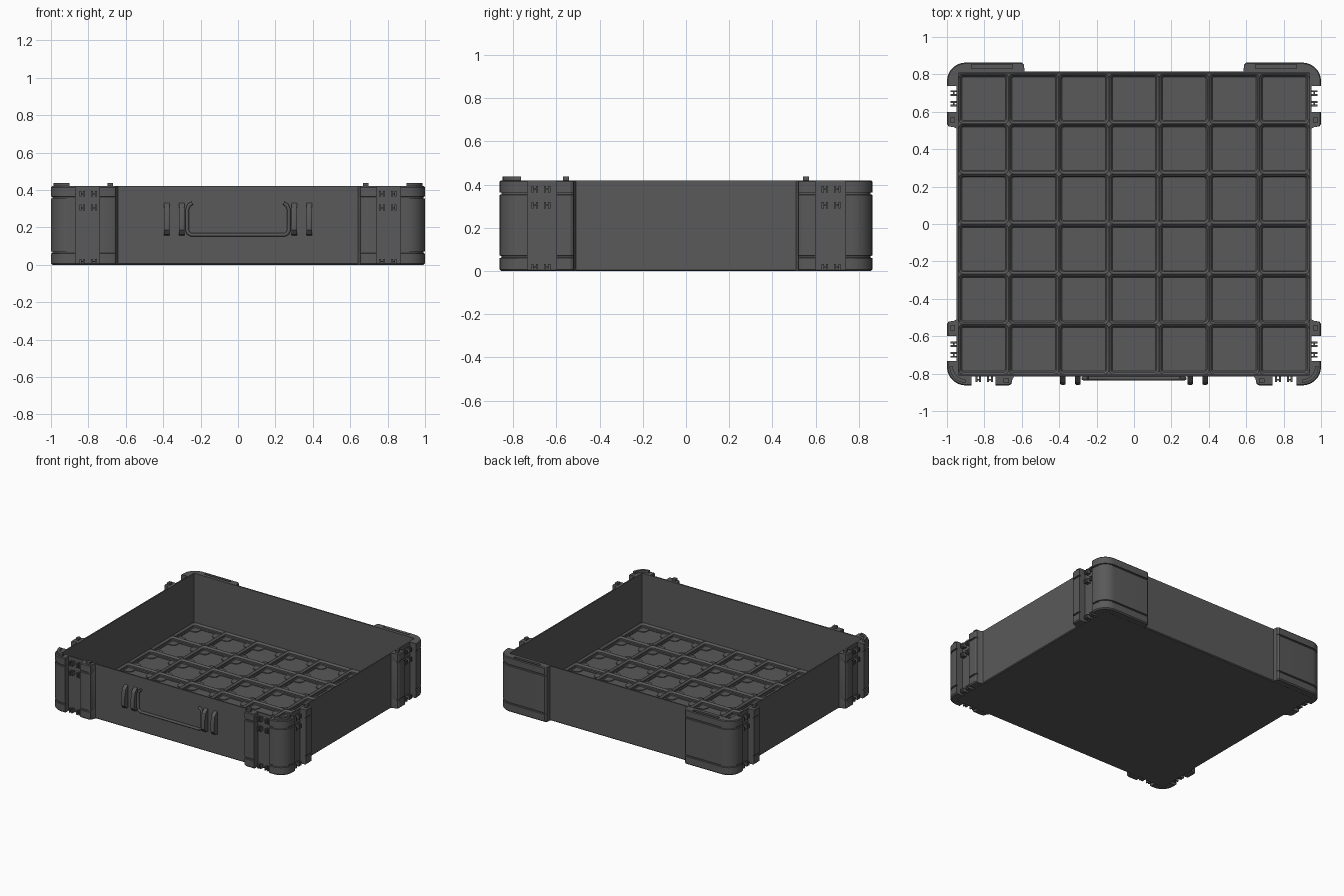
import bpy, bmesh, math
from mathutils import Vector

if "Cube" in bpy.data.objects:
    bpy.data.objects.remove(bpy.data.objects["Cube"])

grey = bpy.data.materials.new("dark_grey")
grey.diffuse_color = (0.1, 0.1, 0.1, 1)
grey.use_nodes = True
grey.node_tree.nodes["Principled BSDF"].inputs["Base Color"].default_value = grey.diffuse_color

X, Y, H = 0.948, 0.816, 0.42      # tray wall outside half sizes, height
PX, PY = 1.0, 0.863               # corner post outside half sizes
PITCH, NX, NY = 0.268, 7, 6       # floor grid


def finish(name, bm):
    bmesh.ops.remove_doubles(bm, verts=bm.verts, dist=1e-5)
    bmesh.ops.recalc_face_normals(bm, faces=bm.faces)
    me = bpy.data.meshes.new(name)
    bm.to_mesh(me)
    bm.free()
    ob = bpy.data.objects.new(name, me)
    bpy.context.collection.objects.link(ob)
    me.materials.append(grey)
    bpy.ops.object.select_all(action='DESELECT')
    ob.select_set(True)
    bpy.context.view_layer.objects.active = ob
    bpy.ops.object.shade_smooth_by_angle(angle=math.radians(30))
    return ob


def loft(bm, loops, bottom=True, top=True):
    rings = [[bm.verts.new(p) for p in l] for l in loops]
    for a, b in zip(rings, rings[1:]):
        for i in range(len(a)):
            j = (i + 1) % len(a)
            bm.faces.new((a[i], a[j], b[j], b[i]))
    if bottom:
        bm.faces.new(rings[0][::-1])
    if top:
        bm.faces.new(rings[-1])


def flat(pts, z):
    return [(x, y, z) for x, y in pts]


def box(bm, x0, x1, y0, y1, z0, z1):
    pts = [(x0, y0), (x1, y0), (x1, y1), (x0, y1)]
    loft(bm, [flat(pts, z0), flat(pts, z1)])


def arc(cx, cy, r, a0, a1, n=8):
    return [(cx + r * math.cos(math.radians(a0 + (a1 - a0) * i / n)),
             cy + r * math.sin(math.radians(a0 + (a1 - a0) * i / n))) for i in range(n + 1)]


def rounded(cx, cy, h, r, n=4):
    pts = []
    for k, (sx, sy) in enumerate(((1, 1), (-1, 1), (-1, -1), (1, -1))):
        pts += arc(cx + sx * (h - r), cy + sy * (h - r), r, 90 * k, 90 * k + 90, n)
    return pts


def mirrored(bm):
    # copy everything to the other side of x = 0
    geo = bmesh.ops.duplicate(bm, geom=bm.verts[:] + bm.edges[:] + bm.faces[:])["geom"]
    for v in geo:
        if isinstance(v, bmesh.types.BMVert):
            v.co.x = -v.co.x


# Open tray: outside up, over the rim, down to the floor
def rect(x, y, z):
    return [(-x, -y, z), (x, -y, z), (x, y, z), (-x, y, z)]

bm = bmesh.new()
loft(bm, [rect(X - .006, Y - .006, 0), rect(X, Y, .006), rect(X, Y, H),
          rect(X - .01, Y - .01, H), rect(X - .01, Y - .01, .008)])
finish("tray_shell", bm)

# Floor grid: stepped rounded sockets with four corner pads each
bm = bmesh.new()
for i in range(NX):
    for j in range(NY):
        cx, cy = (i - (NX - 1) / 2) * PITCH, (j - (NY - 1) / 2) * PITCH
        steps = [(.134, 0, .043), (.1335, .025, .043), (.121, .0135, .031),
                 (.121, .0135, .019), (.116, .009, .014), (.116, .009, .0085)]
        loft(bm, [flat(rounded(cx, cy, h, r), z) for h, r, z in steps], bottom=False)
        for sx in (-1, 1):
            for sy in (-1, 1):
                pad = [(.118, .058), (.118, .118), (.058, .118)] + arc(.09, .09, .032, 180, 270, 5)
                pts = [(cx + sx * x, cy + sy * y) for x, y in pad]
                loft(bm, [flat(pts, .0085), flat(pts, .014)], bottom=False)
finish("floor_grid", bm)


# Corner posts with two thin horizontal grooves
LEVELS = [(0, .008), (.008, 0), (.06, 0), (.062, .008), (.07, .008), (.072, 0),
          (.353, 0), (.355, .008), (.363, .008), (.365, 0), (.414, 0), (H, .005)]


def post(bm, profile):
    loft(bm, [flat(profile(d), z) for z, d in LEVELS])


def back_corner(d):
    return ([(X - .005, .738), (PX - d, .738)]
            + arc(PX - .1, PY - .1, .1 - d, 0, 90)
            + [(.60, PY - d), (.588, PY - .012 - d), (.585, Y - .005), (X - .005, Y - .005)])


def front_corner(d):
    return ([(X - .005, -.733), (PX - d, -.733)]
            + arc(PX - .1, -PY + .1, .1 - d, 0, -90)
            + [(.87, -PY + d), (.87, -Y + .005), (X - .005, -Y + .005)])


def front_post(d):
    return [(.74, -Y + .005), (.74, -PY + d), (.67, -PY + d), (.655, -PY + .008 + d),
            (.65, -Y - .012), (.637, -Y + .005)]


def side_post(s):
    return lambda d: [(X - .005, s * .60), (PX - d, s * .60), (PX - d, s * .535),
                      (PX - .008 - d, s * .522), (X + .012, s * .517), (X - .005, s * .505)]


bm = bmesh.new()
post(bm, back_corner)
mirrored(bm)
backs = finish("back_corner_posts", bm)

# Cutter for the slots on top of the back corners
bm = bmesh.new()
box(bm, .65, .87, .832, .853, H - .012, H + .05)
mirrored(bm)
cutter = finish("slot_cutter", bm)
cutter.hide_render = True
cutter.hide_viewport = True
cutter.display_type = 'WIRE'
mod = backs.modifiers.new("slots", 'BOOLEAN')
mod.operation = 'DIFFERENCE'
mod.object = cutter
mod.solver = 'EXACT'

bm = bmesh.new()
post(bm, front_corner)
mirrored(bm)
finish("front_corner_posts", bm)

bm = bmesh.new()
for prof in (front_post, side_post(1), side_post(-1)):
    post(bm, prof)
mirrored(bm)
finish("latch_posts", bm)

# Stacking nubs on top: curved ribs at the front corners, small blocks on the posts
bm = bmesh.new()
c = (PX - .1, -PY + .1)
rib = arc(*c, .086, 0, -90) + arc(*c, .068, -90, 0)
loft(bm, [flat(rib, H - .01), flat(rib, .437)])
box(bm, .668, .697, -.85, -.825, H - .01, .437)
for s in (-1, 1):
    y = s * .555
    box(bm, .96, .982, y - .014, y + .014, H - .01, .437)
mirrored(bm)
finish("stacking_nubs", bm)

# Hinge knuckles in the gaps: paired plates joined by a pin
bm = bmesh.new()
for z0, z1 in ((.003, .032), (.29, .321), (.364, .395)):
    zm = (z0 + z1) / 2
    for a in (.77, .833):
        for o in (-.010, .010):
            box(bm, a + o - .005, a + o + .005, -.846, -Y + .004, z0, z1)
        box(bm, a - .015, a + .015, -.836, -.828, zm - .004, zm + .004)
    for s in (-1, 1):
        for a in (.643, .70):
            for o in (-.010, .010):
                y = s * a + o
                box(bm, X - .004, .98, y - .005, y + .005, z0, z1)
            box(bm, .960, .968, s * a - .015, s * a + .015, zm - .004, zm + .004)
mirrored(bm)
finish("hinge_knuckles", bm)

# Handle brackets: tapered upright plates on the front wall
bm = bmesh.new()
side = [(-Y + .004, .155), (-.842, .163), (-.86, .185), (-.86, .25), (-.845, .305), (-Y + .004, .335)]
for x in (.30, .38):
    loft(bm, [[(x + o, y - 0 if abs(o) < .014 else max(y, -.856), z) for y, z in side]
              for o in (-.015, -.008, .008, .015)])
mirrored(bm)
finish("handle_brackets", bm)

# Front handle: bent rod
cu = bpy.data.curves.new("front_handle", 'CURVE')
cu.dimensions = '3D'
cu.bevel_depth = .01
cu.bevel_resolution = 3
cu.use_fill_caps = True
half = [(.245, .33), (.262, .318), (.272, .295), (.272, .185), (.266, .17), (.25, .16)]
path = [(-x, z) for x, z in half] + half[::-1]
sp = cu.splines.new('POLY')
sp.points.add(len(path) - 1)
for p, (x, z) in zip(sp.points, path):
    p.co = (x, -.826, z, 1)
cu.materials.append(grey)
handle = bpy.data.objects.new("front_handle", cu)
bpy.context.collection.objects.link(handle)
